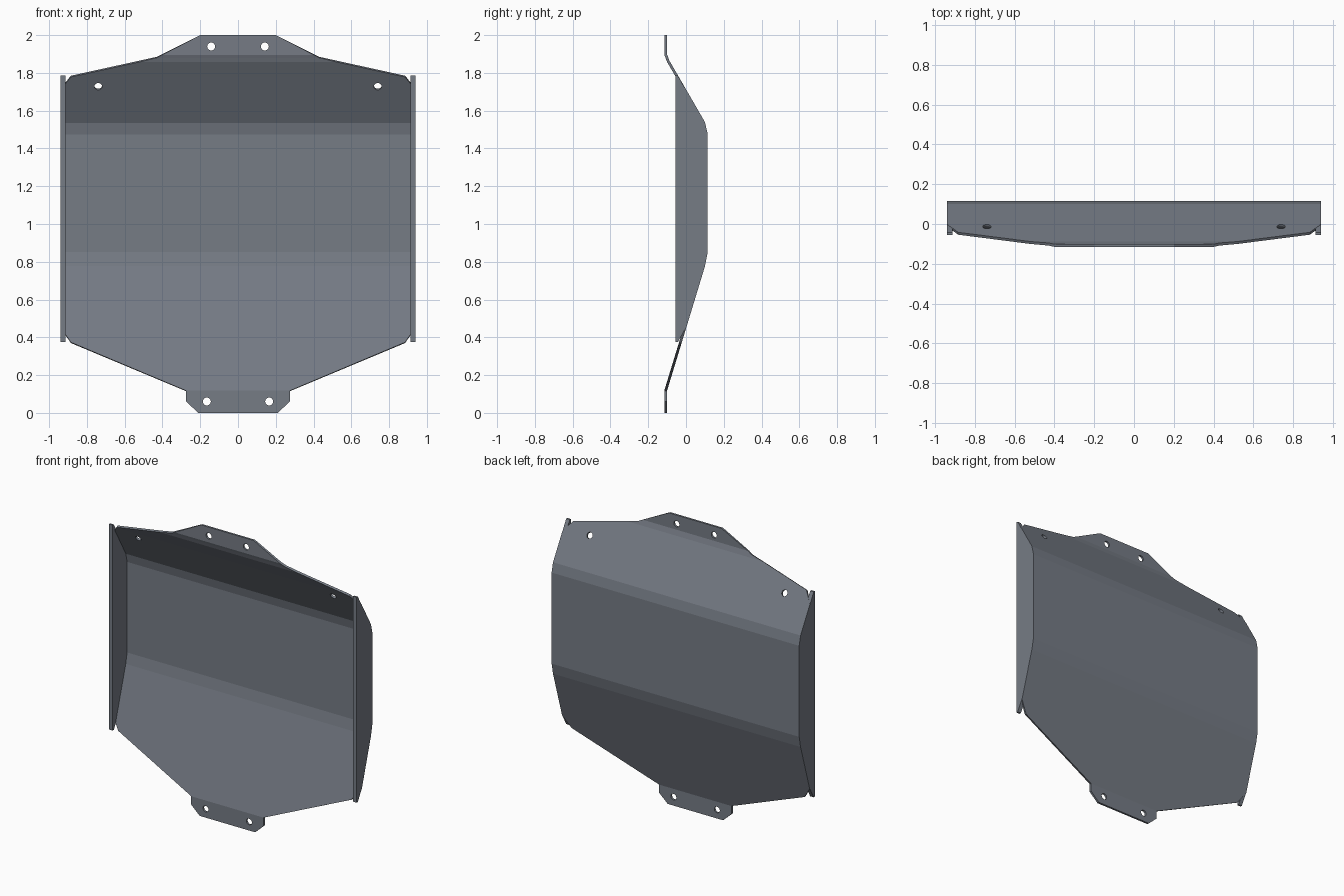
import bpy, bmesh, math
from mathutils import Vector, Matrix

if "Cube" in bpy.data.objects:
    bpy.data.objects.remove(bpy.data.objects["Cube"])

THICK = 0.014

# Single painted-metal material
steel = bpy.data.materials.new("slate grey metal")
steel.use_nodes = True
color = (0.18, 0.20, 0.235, 1)
steel.diffuse_color = color
steel.node_tree.nodes["Principled BSDF"].inputs["Base Color"].default_value = color

# Back surface of the folded sheet: (z, y)
FOLDS = [(0, -0.101), (0.115, -0.101), (0.775, 0.1), (0.85, 0.115), (1.475, 0.115),
         (1.54, 0.1), (1.865, -0.088), (1.9, -0.101), (2, -0.101)]
# Half width of the sheet outline: (z, x)
OUTLINE = [(0, 0.21), (0.06, 0.275), (0.115, 0.275), (0.37, 0.885), (0.45, 0.94),
           (1.715, 0.94), (1.785, 0.885), (1.885, 0.43), (2, 0.2)]


def lerp(table, z):
    for (z0, v0), (z1, v1) in zip(table, table[1:]):
        if z <= z1:
            return v0 + (v1 - v0) * (z - z0) / (z1 - z0)
    return table[-1][1]


def make_object(name, bm):
    mesh = bpy.data.meshes.new(name)
    bm.to_mesh(mesh)
    bm.free()
    mesh.materials.append(steel)
    obj = bpy.data.objects.new(name, mesh)
    bpy.context.collection.objects.link(obj)
    return obj


# Folded sheet: one strip per fold or outline corner, then thickened forward
bm = bmesh.new()
previous = None
for z in sorted({z for z, _ in FOLDS + OUTLINE}):
    w, y = lerp(OUTLINE, z), lerp(FOLDS, z)
    row = [bm.verts.new((-w, y, z)), bm.verts.new((w, y, z))]
    if previous:
        bm.faces.new(previous + row[::-1])
    previous = row
sheet = make_object("folded_sheet", bm)
solid = sheet.modifiers.new("thickness", "SOLIDIFY")
solid.thickness = THICK
solid.offset = 1
solid.use_even_offset = True

# Bolt holes, drilled square to the sheet
bm = bmesh.new()
for x, z in [(0.165, 0.06), (0.74, 1.735), (0.142, 1.94)]:
    slope = (lerp(FOLDS, z + 0.01) - lerp(FOLDS, z - 0.01)) / 0.02
    turn = Vector((0, 1, -slope)).to_track_quat("Z", "Y").to_matrix().to_4x4()
    for side in (-1, 1):
        place = Matrix.Translation((side * x, lerp(FOLDS, z), z)) @ turn
        bmesh.ops.create_cone(bm, cap_ends=True, segments=24, radius1=0.021,
                              radius2=0.021, depth=0.1, matrix=place)
cutter = make_object("hole_cutter", bm)
cutter.hide_render = True
cut = sheet.modifiers.new("holes", "BOOLEAN")
cut.operation = "DIFFERENCE"
cut.solver = "EXACT"
cut.object = cutter

bpy.context.view_layer.objects.active = sheet
for modifier in ("thickness", "holes"):
    bpy.ops.object.modifier_apply(modifier=modifier)
bpy.data.objects.remove(cutter)

# Side flanges: follow the sheet's folds at the back, straight at the front
back = [(lerp(FOLDS, z) - 0.002, z) for z in (0.45, 0.775, 0.85, 1.475, 1.54, 1.715)]
shape = [(-0.055, 0.375), (-0.043, 0.375)] + back + [(-0.043, 1.785), (-0.055, 1.785)]
for name, side in (("left_flange", 1), ("right_flange", -1)):
    bm = bmesh.new()
    face = bm.faces.new([bm.verts.new((side * 0.94, y, z)) for y, z in shape])
    grown = bmesh.ops.extrude_face_region(bm, geom=[face])
    moved = [g for g in grown["geom"] if isinstance(g, bmesh.types.BMVert)]
    bmesh.ops.translate(bm, verts=moved, vec=(-side * 0.027, 0, 0))
    bmesh.ops.recalc_face_normals(bm, faces=bm.faces)
    make_object(name, bm)
